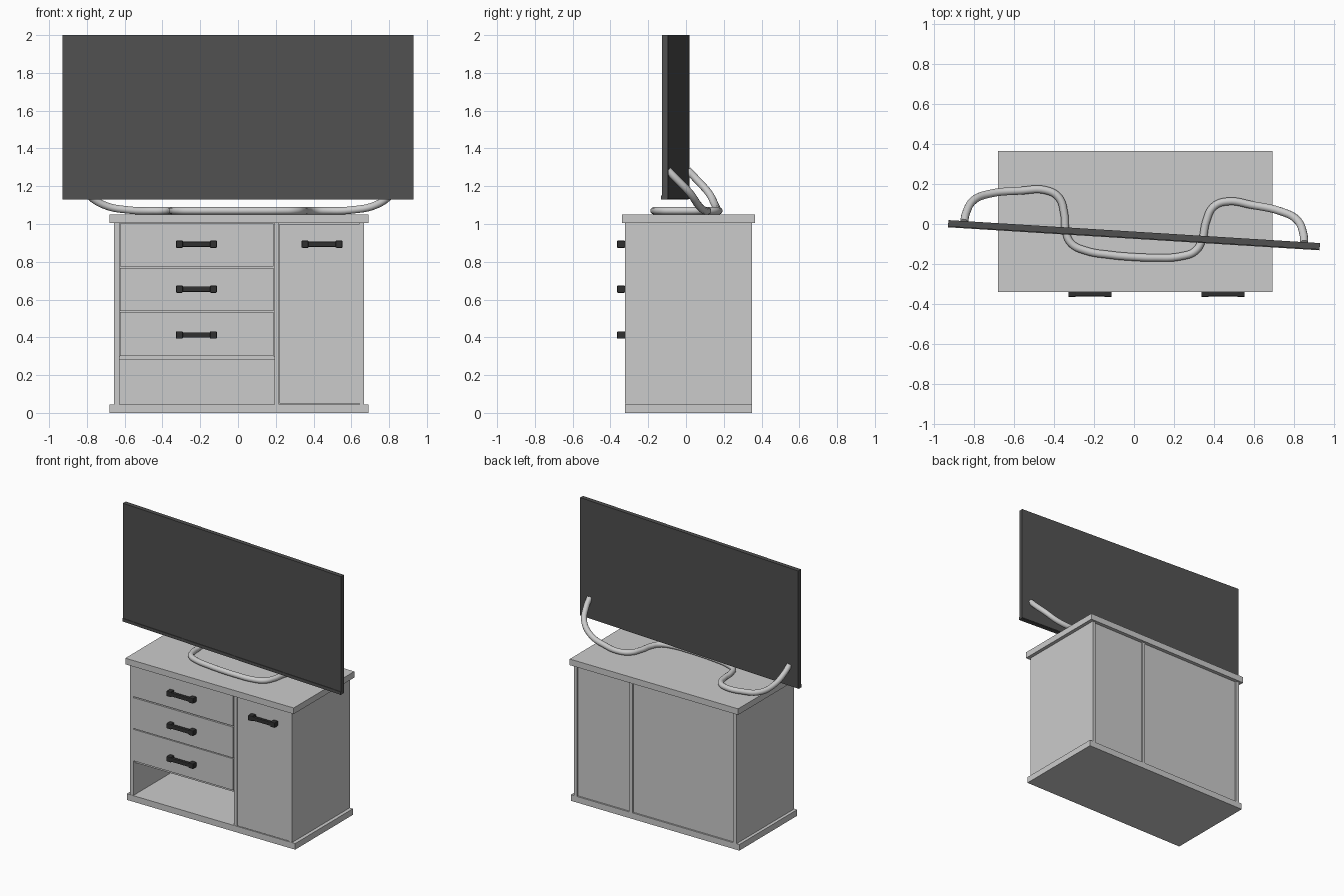
import bpy, math
from mathutils import Matrix

if "Cube" in bpy.data.objects:
    bpy.data.objects.remove(bpy.data.objects["Cube"])

def material(name, v):
    m = bpy.data.materials.new(name)
    m.diffuse_color = (v, v, v, 1)
    m.use_nodes = True
    m.node_tree.nodes["Principled BSDF"].inputs["Base Color"].default_value = m.diffuse_color
    return m

DARK = material("dark_panel", 0.08)
BLACK = material("handle_black", 0.03)
LIGHT = material("stand_metal", 0.55)

def box(name, x, y, z, mat=None, bevel=0):
    """Box from (min, max) ranges."""
    bpy.ops.mesh.primitive_cube_add(size=1, location=[sum(r) / 2 for r in (x, y, z)])
    ob = bpy.context.object
    ob.name = name
    ob.scale = [r[1] - r[0] for r in (x, y, z)]
    bpy.ops.object.transform_apply(location=False, rotation=False, scale=True)
    if mat:
        ob.data.materials.append(mat)
    if bevel:
        b = ob.modifiers.new("bevel", 'BEVEL')
        b.width, b.segments = bevel, 2
    return ob

# Cabinet carcass
F, B = -0.323, 0.35
Z0, Z1 = 0.045, 1.005
box("base", (-0.68, 0.692), (F, B), (0, Z0))
box("cabinet_top", (-0.68, 0.692), (-0.34, 0.365), (Z1, 1.05))
for name, x in (("left_side", (-0.657, -0.628)), ("divider", (0.192, 0.218)),
                ("right_side", (0.642, 0.666))):
    box(name, x, (F + 0.002, B), (Z0, Z1))
box("shelf", (-0.628, 0.192), (F + 0.02, B - 0.012), (0.281, 0.302))
for name, x, z in (("back_upper", (-0.628, 0.192), (0.29, Z1)),
                   ("back_lower", (-0.628, 0.192), (Z0, 0.286)),
                   ("back_door_side", (0.218, 0.642), (Z0, Z1))):
    box(name, x, (B - 0.024, B - 0.012), z)

# Door and drawer fronts
box("door", (0.221, 0.662), (F, F + 0.02), (0.05, 1.0))
for i, z in enumerate(((0.775, 1.003), (0.54, 0.767), (0.302, 0.534))):
    box(f"drawer_front_{i + 1}", (-0.626, 0.187), (F, F + 0.02), z)

# Handles: a bar between two end blocks
def handle(name, x, z):
    box(name + "_bar", (x - 0.08, x + 0.08), (-0.362, -0.340), (z - 0.014, z + 0.014), BLACK, 0.004)
    for side, s in (("left", -1), ("right", 1)):
        c = x + s * 0.09
        box(f"{name}_{side}_post", (c - 0.018, c + 0.018), (-0.365, F),
            (z - 0.019, z + 0.019), BLACK, 0.004)

for i, z in enumerate((0.893, 0.655, 0.412)):
    handle(f"drawer_handle_{i + 1}", -0.22, z)
handle("door_handle", 0.445, 0.893)

# Television, built straight and then turned on the cabinet
screen = box("screen", (-0.931, 0.931), (-0.015, 0.017), (1.133, 2.0), DARK)
lip = box("screen_lower_bezel", (-0.931, 0.931), (-0.019, 0.012), (1.13, 1.152), DARK)

# Wavy stand: left half of the path, mirrored to the right
half = [(-0.852, 0.012, 1.285), (-0.846, 0.055, 1.24), (-0.81, 0.125, 1.165),
        (-0.727, 0.163, 1.103), (-0.58, 0.186, 1.073), (-0.454, 0.196, 1.07),
        (-0.388, 0.165, 1.07), (-0.355, 0.085, 1.07), (-0.343, 0.004, 1.07),
        (-0.312, -0.06, 1.07), (-0.237, -0.093, 1.07), (-0.11, -0.107, 1.07)]
path = half + [(0, -0.11, 1.07)] + [(-x, y, z) for x, y, z in reversed(half)]
curve = bpy.data.curves.new("stand", 'CURVE')
curve.dimensions = '3D'
curve.bevel_depth, curve.bevel_resolution = 0.02, 4
curve.resolution_u, curve.use_fill_caps = 6, True
spline = curve.splines.new('BEZIER')
spline.bezier_points.add(len(path) - 1)
for p, co in zip(spline.bezier_points, path):
    p.co = co
    p.handle_left_type = p.handle_right_type = 'AUTO'
stand = bpy.data.objects.new("stand", curve)
bpy.context.collection.objects.link(stand)
bpy.ops.object.select_all(action='DESELECT')
stand.select_set(True)
bpy.context.view_layer.objects.active = stand
bpy.ops.object.convert(target='MESH')
stand = bpy.context.object
stand.name = "stand"
stand.data.materials.clear()
stand.data.materials.append(LIGHT)
bpy.ops.object.shade_smooth_by_angle(angle=math.radians(40))

turn = Matrix.Translation((0, -0.055, 0)) @ Matrix.Rotation(math.radians(-3.54), 4, 'Z')
bpy.context.view_layer.update()
for ob in (screen, lip, stand):
    ob.matrix_world = turn @ ob.matrix_world
